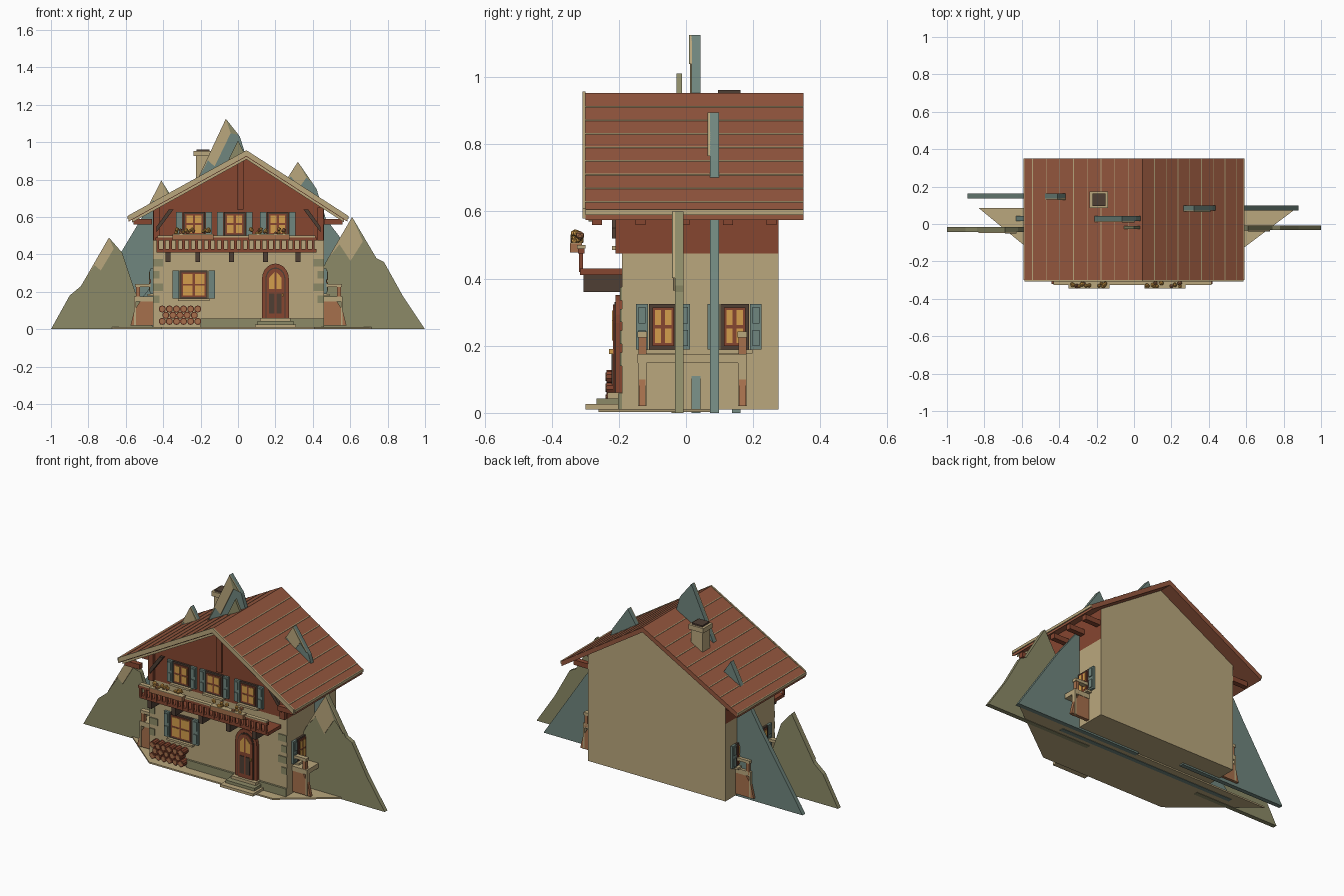
import bpy, bmesh, math, random
from mathutils import Matrix, Vector

cube = bpy.data.objects.get("Cube")
if cube:
    bpy.data.objects.remove(cube, do_unlink=True)
random.seed(4)


def material(name, *rgb):
    lin = [((c / 255 + 0.055) / 1.055) ** 2.4 for c in rgb] + [1]
    m = bpy.data.materials.new(name)
    m.use_nodes = True
    m.diffuse_color = lin
    m.node_tree.nodes["Principled BSDF"].inputs["Base Color"].default_value = lin
    return m


TAN = material("plaster tan", 186, 167, 125)
ROOF = material("roof red brown", 150, 88, 63)
WOOD = material("timber red", 134, 70, 48)
DARK = material("dark timber", 78, 62, 52)
OLIVE = material("olive rock", 140, 138, 103)
SLATE = material("slate green", 112, 134, 126)
AMBER = material("amber glass", 212, 158, 76)
CLAY = material("bench brown", 166, 112, 76)


def finish(name, bm, *mats):
    bmesh.ops.recalc_face_normals(bm, faces=bm.faces)
    me = bpy.data.meshes.new(name)
    bm.to_mesh(me)
    bm.free()
    for m in mats:
        me.materials.append(m)
    ob = bpy.data.objects.new(name, me)
    bpy.context.collection.objects.link(ob)
    return ob


def box(name, x, y, z, mat, M=Matrix()):
    """Box from (low, high) ranges, placed by M."""
    bm = bmesh.new()
    size = Matrix.Diagonal((x[1] - x[0], y[1] - y[0], z[1] - z[0], 1))
    mid = Matrix.Translation((sum(x) / 2, sum(y) / 2, sum(z) / 2))
    bmesh.ops.create_cube(bm, size=1, matrix=M @ mid @ size)
    return finish(name, bm, mat)


def prism(name, pts, y0, y1, *mats):
    """Extrude an x-z outline along y."""
    bm = bmesh.new()
    f = bm.faces.new([bm.verts.new((p[0], y0, p[1])) for p in pts])
    new = bmesh.ops.extrude_face_region(bm, geom=[f])["geom"]
    bmesh.ops.translate(bm, vec=(0, y1 - y0, 0), verts=[v for v in new if isinstance(v, bmesh.types.BMVert)])
    return finish(name, bm, *mats)


# Roof line
RX, RZ, EAVE, EZ = 0.045, 0.953, 0.585, 0.605


def roof_z(x):
    span = EAVE - RX if x > RX else EAVE + RX
    return RZ - (RZ - EZ) * abs(x - RX) / span


def band(x0, x1, top, bottom):
    return [(x0, roof_z(x0) + top), (x1, roof_z(x1) + top), (x1, roof_z(x1) + bottom), (x0, roof_z(x0) + bottom)]


# House body
L, R, F, B = -0.455, 0.46, -0.19, 0.275
box("ground_floor", (L, R), (F, B), (0.01, 0.475), TAN)
upper = prism("upper_floor", [(L, 0.475), (R, 0.475), (R, roof_z(R) - 0.02), (RX, RZ - 0.02), (L, roof_z(L) - 0.02)], F, B, WOOD, TAN)
for p in upper.data.polygons:
    p.material_index = int(p.normal.y > 0.5)
prism("gable_post", [(-0.005, 0.64), (0.03, 0.64), (0.03, 0.9), (-0.005, 0.9)], F - 0.012, F, WOOD)
box("plinth", (-0.2, R), (F - 0.012, F), (0.01, 0.058), OLIVE)
for i in range(4):
    for s, edge in ((1, L), (-1, R)):
        w = 0.055 if i % 2 else 0.035
        xs = sorted((edge, edge + s * w))
        box("corner_stone", xs, (F - 0.006, F), (0.14 + i * 0.065, 0.18 + i * 0.065), OLIVE)

# Roof slopes, seams, boards and brackets
for s in (-1, 1):
    e = s * EAVE
    prism("roof_slope", band(RX, e, 0, -0.03), -0.3, 0.35, ROOF)
    prism("barge_board", band(RX, e, 0.004, -0.026), -0.308, -0.299, TAN)
    prism("inner_barge_board", band(RX, e * 0.97, -0.03, -0.045), -0.29, -0.278, TAN)
    box("eave_board", sorted((e, e + s * 0.006)), (-0.3, 0.35), (EZ - 0.016, EZ), TAN)
    for i in range(1, 9):
        x = RX + (e - RX) * i / 8.6
        prism("roof_seam", band(x, x + s * 0.004, 0.002, -0.004), -0.3, 0.35, TAN)
    for i in range(5):
        y = -0.28 + i * 0.13
        box("eave_bracket", sorted((s * 0.46, s * 0.56)), (y, y + 0.03), (0.56, 0.59), WOOD)
    # Corner post and slanted brace on the facade
    px = L + 0.02 if s < 0 else R - 0.02
    box("corner_post", (px - 0.016, px + 0.016), (F - 0.02, F), (0.475, 0.65), WOOD)
    prism("slanted_brace", [(px, 0.55), (px, 0.52), (px - s * 0.09, 0.64), (px - s * 0.065, 0.64)], F - 0.03, F - 0.012, DARK)

# Chimney
box("chimney", (-0.225, -0.15), (0.095, 0.165), (0.7, 0.935), TAN)
box("chimney_collar", (-0.237, -0.138), (0.085, 0.175), (0.925, 0.953), TAN)
box("chimney_cap", (-0.222, -0.153), (0.095, 0.163), (0.953, 0.962), DARK)


# Windows with shutters, built facing the front then turned
def window(M, w, h, sill=True):
    a, b = w / 2, h / 2
    box("window_frame", (-a, a), (-0.012, 0), (-b, b), DARK, M)
    box("window_sash", (-a + 0.01, a - 0.01), (-0.017, 0), (-b + 0.01, b - 0.01), WOOD, M)
    for sx in (-1, 1):
        for sz in (-1, 1):
            box("window_pane", sorted((sx * 0.006, sx * (a - 0.018))), (-0.02, 0),
                sorted((sz * 0.005, sz * (b - 0.018))), AMBER, M)
        box("shutter", sorted((sx * (a + 0.003), sx * (a + 0.038))), (-0.014, 0), (-b, b), SLATE, M)
        for z in (-b / 2, b / 2):
            box("shutter_panel", sorted((sx * (a + 0.01), sx * (a + 0.031))), (-0.019, 0),
                (z - b * 0.36, z + b * 0.36), SLATE, M)
    if sill:
        box("window_sill", (-a - 0.01, a + 0.01), (-0.03, 0), (-b - 0.012, -b), TAN, M)


for x in (-0.235, -0.018, 0.212):
    window(Matrix.Translation((x, F, 0.562)), 0.115, 0.13)
window(Matrix.Translation((-0.237, F, 0.238)), 0.15, 0.15)
for s, wall in ((1, R), (-1, L)):
    for y in (-0.068, 0.145):
        window(Matrix.Translation((wall, y, 0.257)) @ Matrix.Rotation(s * math.pi / 2, 4, "Z"), 0.085, 0.135)


# Arched door and steps
def arch(w, z0, spring, rise=1.15):
    c = 0.2
    top = [(c + w * math.cos(t * math.pi / 10), spring + rise * w * math.sin(t * math.pi / 10)) for t in range(11)]
    return [(c + w, z0)] + top + [(c - w, z0)]


prism("door_surround", arch(0.072, 0.05, 0.268), F - 0.02, F, WOOD)
prism("door_reveal", arch(0.054, 0.05, 0.268), F - 0.023, F, DARK)
prism("door_leaf", arch(0.048, 0.055, 0.268), F - 0.028, F, WOOD)
for s in (-1, 1):
    a, b = 0.2 + s * 0.006, 0.2 + s * 0.033
    prism("door_light", [(a, 0.215), (b, 0.215), (b, 0.275), (a, 0.305)], F - 0.031, F, AMBER)
    box("door_panel", sorted((a, b)), (F - 0.032, F), (0.085, 0.19), DARK)
box("door_handle", (0.236, 0.244), (F - 0.04, F), (0.175, 0.19), AMBER)
for i in range(3):
    box("door_step", (0.09 + i * 0.014, 0.31 - i * 0.014), (-0.3 + i * 0.033, F), (0.01, 0.026 + i * 0.017), TAN if i != 1 else OLIVE)

# Log pile
for row in range(3):
    for i in range(6 - row % 2):
        bm = bmesh.new()
        x = -0.405 + i * 0.038 + (row % 2) * 0.019
        M = Matrix.Translation((x, -0.212, 0.042 + row * 0.033)) @ Matrix.Rotation(math.pi / 2, 4, "X")
        bmesh.ops.create_cone(bm, cap_ends=True, segments=10, radius1=0.019, radius2=0.019, depth=0.05, matrix=M)
        finish("log", bm, WOOD)
        bm = bmesh.new()
        bmesh.ops.create_cone(bm, cap_ends=True, segments=10, radius1=0.013, radius2=0.013, depth=0.056, matrix=M)
        finish("log_end", bm, CLAY)

# Balcony with balusters, brackets and flower boxes
box("balcony_deck", (-0.435, 0.42), (-0.315, F), (0.41, 0.43), WOOD)
box("balcony_rail", (-0.44, 0.42), (-0.322, -0.303), (0.474, 0.49), WOOD)
box("rail_cap", (-0.43, 0.415), (-0.325, -0.3), (0.49, 0.5), TAN)
for i in range(25):
    x = -0.43 + i * 0.0347
    box("baluster", (x - 0.007, x + 0.007), (-0.318, -0.306), (0.42, 0.48), WOOD)
for x in (-0.375, -0.215, -0.035, 0.147, 0.32):
    box("balcony_bracket", (x - 0.013, x + 0.013), (-0.305, F), (0.36, 0.41), DARK)
for x0, x1 in ((-0.35, -0.13), (0.055, 0.275)):
    box("flower_box", (x0, x1), (-0.345, -0.31), (0.478, 0.505), CLAY)
    box("flower_box_top", (x0, x1), (-0.345, -0.31), (0.505, 0.508), TAN)
    for i in range(16):
        bm = bmesh.new()
        p = Vector((random.uniform(x0 + 0.01, x1 - 0.01), random.uniform(-0.335, -0.315), random.uniform(0.51, 0.535)))
        bmesh.ops.create_icosphere(bm, subdivisions=1, radius=random.uniform(0.009, 0.014), matrix=Matrix.Translation(p))
        finish("flowers", bm, CLAY if i % 4 == 3 else AMBER)

# Side benches
for s, w in ((1, R), (-1, L)):
    out = w + s * 0.12
    box("bench_seat", sorted((w, w + s * 0.1)), (-0.145, 0.18), (0.148, 0.176), TAN)
    for y in (-0.13, 0.168):
        prism("bench_end", [(w, 0.02), (out, 0.02), (w + s * 0.1, 0.1), (w + s * 0.065, 0.155), (w, 0.155)], y - 0.01, y + 0.01, CLAY)
        box("bench_leg", sorted((w + s * 0.09, w + s * 0.1)), (y - 0.013, y + 0.013), (0.02, 0.15), TAN)
        box("arm_post", sorted((w + s * 0.07, w + s * 0.09)), (y - 0.012, y + 0.012), (0.155, 0.235), CLAY)
        box("arm_rest", sorted((w, w + s * 0.095)), (y - 0.014, y + 0.014), (0.225, 0.242), TAN)


# Cut-out mountains with pale peaks and a shaded right side
def mountain(name, y, mat, peak, pts):
    prism(name, pts, y - 0.013, y + 0.013, mat)
    l, p, r = (Vector(pts[peak + k]) for k in (-1, 0, 1))
    a, b = p.lerp(l, 0.95), p.lerp(r, 0.9)
    mid, notch = a.lerp(b, 0.5), (p - a.lerp(b, 0.5)) * 0.35
    prism(name + "_cap", [a, p, b, b.lerp(mid, 0.5) + notch, mid - notch * 0.3, a.lerp(mid, 0.5) + notch], y - 0.018, y - 0.012, TAN)
    prism(name + "_shade", [p, b, b.lerp(mid, 0.5) + notch], y - 0.021, y - 0.017, OLIVE)


mountain("near_left_mountain", -0.03, OLIVE, 3,
         [(-1, 0), (-0.9, 0.18), (-0.84, 0.23), (-0.69, 0.49), (-0.62, 0.41), (-0.55, 0.2), (-0.45, 0)])
mountain("near_right_mountain", -0.02, OLIVE, 2,
         [(0.3, 0), (0.47, 0.36), (0.61, 0.6), (0.74, 0.38), (0.78, 0.36), (0.88, 0.18), (1, 0)])
mountain("far_left_mountain", 0.15, SLATE, 3,
         [(-0.89, 0), (-0.62, 0.42), (-0.5, 0.62), (-0.41, 0.795), (-0.33, 0.67), (-0.2, 0)])
mountain("far_right_mountain", 0.085, SLATE, 2,
         [(0.05, 0), (0.24, 0.77), (0.32, 0.895), (0.42, 0.75), (0.47, 0.59), (0.6, 0.42), (0.88, 0)])
mountain("middle_mountain", 0.03, SLATE, 3,
         [(-0.64, 0), (-0.45, 0.25), (-0.25, 0.73), (-0.065, 1.125), (0.01, 1.03), (0.05, 0.9), (0.46, 0.11), (0.53, 0)])
prism("small_peak", [(-0.2, 0.6), (0, 1.01), (0.2, 0.6)], -0.028, -0.012, OLIVE)

# Ground apron, tapering toward the front
bm = bmesh.new()
bm.faces.new([bm.verts.new((x, y, 0.002)) for x, y in ((-0.83, 0.085), (-0.41, -0.26), (0.41, -0.26), (0.87, 0.085))])
new = bmesh.ops.extrude_face_region(bm, geom=bm.faces[:])["geom"]
bmesh.ops.translate(bm, vec=(0, 0, 0.009), verts=[v for v in new if isinstance(v, bmesh.types.BMVert)])
finish("ground_apron", bm, TAN)
